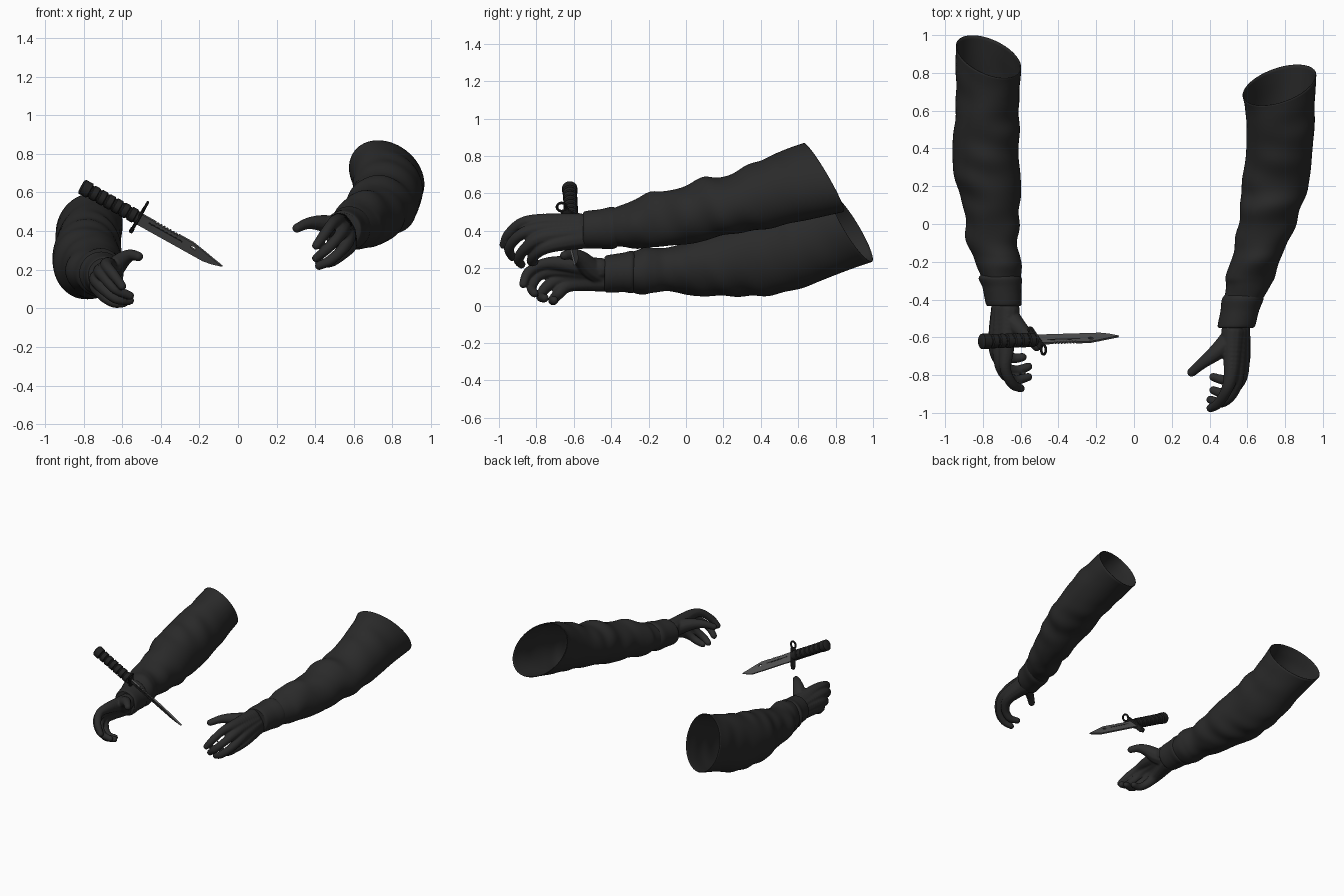
import bpy, bmesh
from math import sin, cos, pi, exp
from mathutils import Vector, Matrix

cube = bpy.data.objects.get("Cube")
if cube:
    bpy.data.objects.remove(cube)


def material(name, v):
    m = bpy.data.materials.new(name)
    m.use_nodes = True
    m.diffuse_color = (v, v, v, 1)
    m.node_tree.nodes["Principled BSDF"].inputs["Base Color"].default_value = (v, v, v, 1)
    return m


FABRIC = material("charcoal fabric", 0.023)
GLOVE = material("dark glove", 0.025)
GRIP = material("black grip", 0.016)
STEEL = material("grey steel", 0.09)


def add_mesh(name, bm, mat, matrix=None):
    bmesh.ops.recalc_face_normals(bm, faces=bm.faces)
    me = bpy.data.meshes.new(name)
    bm.to_mesh(me)
    bm.free()
    me.materials.append(mat)
    ob = bpy.data.objects.new(name, me)
    bpy.context.collection.objects.link(ob)
    if matrix:
        ob.matrix_world = matrix
    bpy.context.view_layer.objects.active = ob
    bpy.ops.object.select_all(action='DESELECT')
    ob.select_set(True)
    bpy.ops.object.shade_smooth_by_angle(angle=0.7)
    return ob


def loft(name, rings, mat, caps=(True, True), matrix=None):
    """Skin a list of equal-sized point rings."""
    bm = bmesh.new()
    vs = [[bm.verts.new(p) for p in ring] for ring in rings]
    n = len(vs[0])
    for a, b in zip(vs, vs[1:]):
        for i in range(n):
            bm.faces.new((a[i], a[(i + 1) % n], b[(i + 1) % n], b[i]))
    for cap, ring in zip(caps, (vs[0], vs[-1])):
        if cap:
            bm.faces.new(ring)
    return add_mesh(name, bm, mat, matrix)


def smooth_path(rows, steps):
    """Catmull-Rom through rows of any width."""
    rows = [Vector(r) for r in rows]
    out = []
    for i in range(len(rows) - 1):
        p0, p1, p2 = rows[max(i - 1, 0)], rows[i], rows[i + 1]
        p3 = rows[min(i + 2, len(rows) - 1)]
        for k in range(steps):
            t = k / steps
            out.append(p1 + (p2 - p0) * (t / 2)
                       + (p0 * 2 - p1 * 5 + p2 * 4 - p3) * (t * t / 2)
                       + (p1 * 3 - p0 - p2 * 3 + p3) * (t ** 3 / 2))
    return out + [rows[-1]]


def sleeve(name, rows, wrinkle, tilt=0, yaw=0, skew=0, caps=(False, True), sides=56):
    """Rows are y, centre x, centre z, half width, half height."""
    rings, start = [], rows[0][0]
    for y, cx, cz, rx, rz in smooth_path(rows, 9):
        slant = exp(-(start - y) * 4)
        fold = wrinkle * (1 - slant)
        ring = []
        for i in range(sides):
            a = 2 * pi * i / sides
            f = 1 + fold * (sin(y * 36 + 2.6 * sin(a + 1)) * (0.5 + 0.5 * cos(a * 2 + y * 9))
                            + 0.6 * sin(y * 21 - 3 * cos(a)) + 0.4 * sin(a * 3 + y * 14))
            ring.append((cx + rx * f * cos(a) + slant * skew * sin(a),
                         y + slant * (yaw * cos(a) - tilt * sin(a)),
                         cz + rz * f * sin(a)))
        rings.append(ring)
    ob = loft(name, rings, FABRIC, caps)
    if not caps[0]:
        mod = ob.modifiers.new("cloth thickness", 'SOLIDIFY')
        mod.thickness = 0.005
    return ob


def hand(name, wrist, fingers, thumb):
    """Finger chains of overlapping balls fused into one skin."""
    bm = bmesh.new()

    def chain(points, radii):
        rows = [(*p, r) for p, r in zip(points, radii)]
        for x, y, z, r in smooth_path(rows, 10):
            bmesh.ops.create_icosphere(bm, subdivisions=2, radius=r,
                                       matrix=Matrix.Translation((x, y, z)))

    w = Vector(wrist)
    mid = sum((Vector(f[0]) for f in fingers), Vector()) / len(fingers)
    for f in fingers:
        root = w + (Vector(f[0]) - mid) * 0.55
        chain([root] + f, (0.062, 0.042, 0.031, 0.028, 0.023))
    chain([w] + thumb, (0.06, 0.058, 0.044, 0.031, 0.025))
    ob = add_mesh(name, bm, GLOVE)
    mod = ob.modifiers.new("fuse", 'REMESH')
    mod.mode = 'VOXEL'
    mod.voxel_size = 0.006
    mod.use_smooth_shade = True
    mod = ob.modifiers.new("soften", 'SMOOTH')
    mod.factor, mod.iterations = 0.5, 5


# Left arm
sleeve("left_sleeve", [
    (.735, .77, .685, .19, .185), (.55, .775, .635, .178, .188), (.35, .768, .575, .178, .172),
    (.2, .745, .53, .175, .155), (.1, .725, .52, .165, .167), (0, .705, .485, .153, .155),
    (-.12, .67, .465, .135, .148), (-.2, .64, .455, .13, .145), (-.28, .615, .435, .132, .127),
    (-.33, .603, .425, .115, .115), (-.42, .57, .415, .095, .1)], 0.032, 0.105, 0.03, -0.045)
sleeve("left_cuff", [
    (-.37, .585, .415, .1, .104), (-.4, .575, .415, .11, .113), (-.46, .56, .41, .102, .105),
    (-.535, .543, .405, .1, .1), (-.55, .54, .405, .09, .09)], 0.012, caps=(True, True))
hand("left_hand", (.542, -.56, .4), [
    [(.515, -.78, .45), (.49, -.88, .44), (.445, -.95, .38), (.405, -.975, .325)],
    [(.545, -.785, .41), (.525, -.89, .375), (.465, -.945, .31), (.405, -.93, .26)],
    [(.57, -.765, .365), (.545, -.855, .31), (.48, -.895, .25), (.42, -.88, .22)],
    [(.575, -.72, .325), (.54, -.8, .28), (.48, -.825, .24), (.42, -.81, .235)]],
    [(.505, -.615, .42), (.435, -.68, .44), (.365, -.735, .44), (.305, -.785, .415)])

# Right arm
sleeve("right_sleeve", [
    (.885, -.77, .415, .172, .182), (.7, -.775, .345, .168, .2), (.55, -.778, .295, .168, .215),
    (.4, -.785, .26, .177, .203), (.25, -.775, .235, .174, .188), (.1, -.757, .215, .152, .162),
    (0, -.75, .2, .142, .14), (-.1, -.75, .195, .132, .118), (-.17, -.728, .187, .125, .118),
    (-.23, -.712, .183, .12, .122), (-.31, -.7, .178, .095, .1)], 0.032, 0.105, -0.045, 0.02)
sleeve("right_cuff", [
    (-.27, -.712, .18, .1, .102), (-.29, -.708, .18, .114, .113), (-.33, -.7, .178, .104, .106),
    (-.36, -.697, .175, .1, .104), (-.42, -.69, .17, .095, .1),
    (-.435, -.69, .17, .085, .09)], 0.012, caps=(True, True))
hand("right_hand", (-.685, -.45, .165), [
    [(-.675, -.66, .225), (-.68, -.77, .22), (-.645, -.845, .175), (-.6, -.87, .115)],
    [(-.71, -.665, .19), (-.695, -.78, .165), (-.635, -.825, .1), (-.56, -.81, .065)],
    [(-.73, -.65, .15), (-.695, -.745, .1), (-.63, -.775, .05), (-.56, -.755, .04)],
    [(-.73, -.62, .115), (-.69, -.685, .06), (-.64, -.71, .03), (-.59, -.705, .028)]],
    [(-.65, -.51, .2), (-.6, -.56, .25), (-.555, -.605, .275), (-.515, -.65, .268)])

# Knife frame: x along the blade, y towards its spine
pommel, tip = Vector((-.805, -.622, .629)), Vector((-.08, -.6, .225))
along = (tip - pommel).normalized()
spine = Vector((.36, -.6, .72))
spine = (spine - along * spine.dot(along)).normalized()
side = along.cross(spine)
FRAME = Matrix.Translation(pommel) @ Matrix((along, spine, side)).transposed().to_4x4()

# Ribbed handle with pommel
profile = [(-.008, .03), (0, .041), (.042, .041), (.047, .032)]
for k in range(6):
    s = .052 + k * .045
    profile += [(s, .032), (s + .005, .038), (s + .034, .038), (s + .039, .032)]
profile.append((.33, .034))
loft("knife_handle", [[(x, r * cos(pi * i / 10), r * sin(pi * i / 10)) for i in range(20)]
                      for x, r in profile], GRIP, matrix=FRAME)


# Guard bar, ring and lower knob
def block(name, centre, size, mat):
    bm = bmesh.new()
    bmesh.ops.create_cube(bm, matrix=Matrix.Translation(centre) @ Matrix.Diagonal((*size, 1)))
    ob = add_mesh(name, bm, mat, FRAME)
    mod = ob.modifiers.new("bevel", 'BEVEL')
    mod.width = min(size) * 0.25


block("knife_guard", (.333, -.01, 0), (.016, .15, .046), GRIP)
block("guard_knob", (.333, -.09, 0), (.022, .026, .03), GRIP)
bpy.ops.mesh.primitive_torus_add(major_radius=.025, minor_radius=.007,
                                 major_segments=28, minor_segments=10)
ring = bpy.context.object
ring.name = "guard_ring"
ring.data.materials.append(GRIP)
ring.matrix_world = FRAME @ Matrix.Translation((.333, .087, 0)) @ Matrix.Rotation(pi / 2, 4, 'Y')
bpy.ops.object.shade_smooth_by_angle()

# Blade outline with saw teeth and a slot
outline = [(.33, -.038), (.33, .034), (.41, .034)]
for k in range(8):
    x = .42 + k * .018
    outline += [(x, .034), (x + .006, .025), (x + .012, .034)]
outline += [(.64, .034), (.7, .022), (.76, .008), (.833, -.008), (.78, -.028), (.73, -.038)]
slot = [(.655 + .016 * cos(pi * i / 8), .007 + .008 * sin(pi * i / 8)) for i in range(16)]
curve = bpy.data.curves.new("blade_outline", 'CURVE')
curve.dimensions, curve.fill_mode, curve.extrude = '2D', 'BOTH', .006
for pts in (outline, slot):
    sp = curve.splines.new('POLY')
    sp.points.add(len(pts) - 1)
    for p, (x, y) in zip(sp.points, pts):
        p.co = (x, y, 0, 1)
    sp.use_cyclic_u = True
temp = bpy.data.objects.new("blade_outline", curve)
bpy.context.collection.objects.link(temp)
bm = bmesh.new()
bm.from_mesh(temp.to_mesh())
bpy.data.objects.remove(temp)
bmesh.ops.remove_doubles(bm, verts=bm.verts, dist=1e-5)
add_mesh("knife_blade", bm, STEEL, FRAME)

# Dark groove lines on both blade faces
for z in (-.0062, .0062):
    block("blade_groove", (.49, .008, z), (.2, .008, .001), GRIP)
